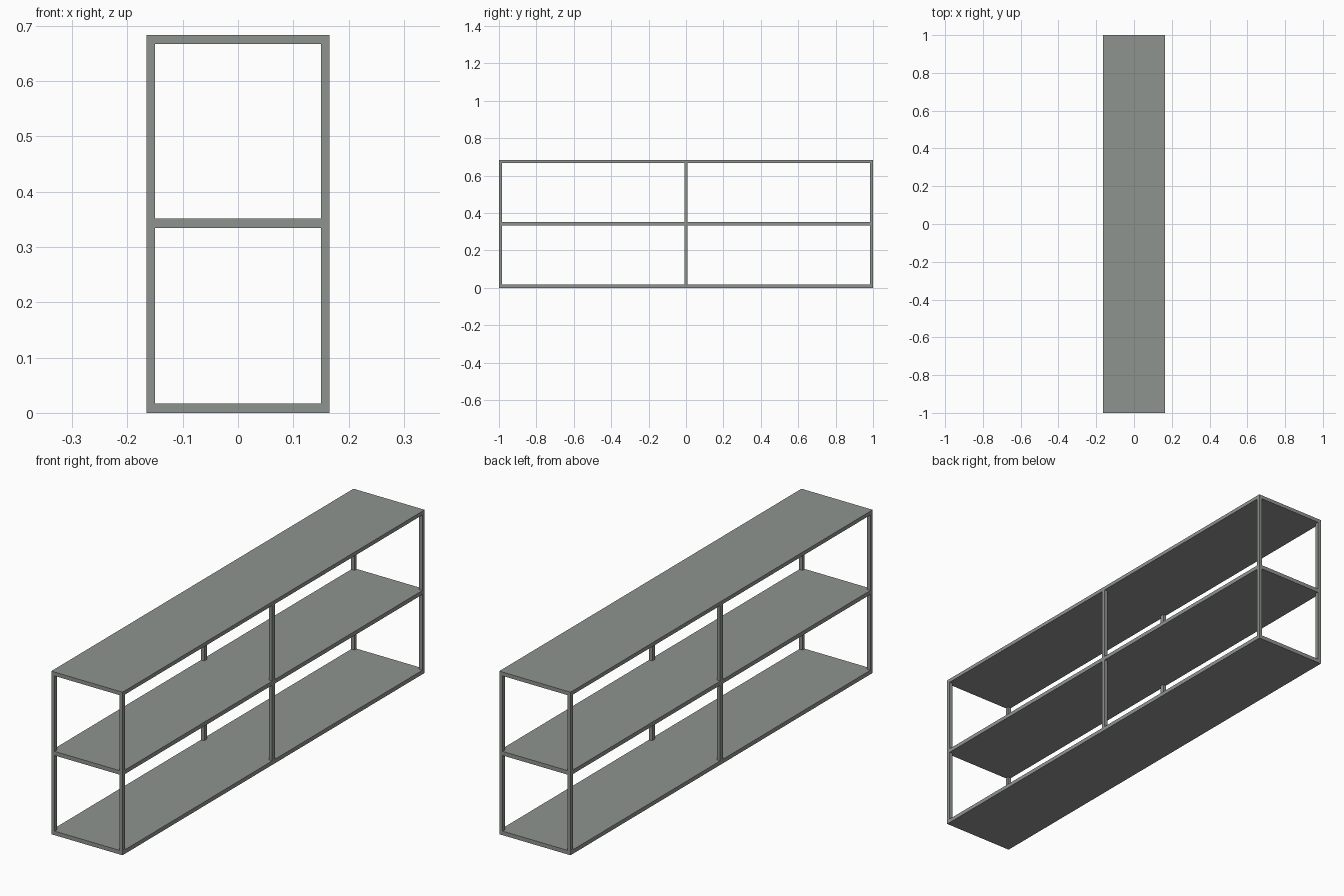
import bpy

if "Cube" in bpy.data.objects:
    bpy.data.objects.remove(bpy.data.objects["Cube"])

HX, HY, H = 0.165, 1.0, 0.683   # half width, half length, height
P = 0.015                       # post thickness

steel = bpy.data.materials.new("warm_grey_metal")
steel.diffuse_color = (0.275, 0.295, 0.275, 1)
steel.use_nodes = True
steel.node_tree.nodes["Principled BSDF"].inputs["Base Color"].default_value = steel.diffuse_color


def box(name, x0, x1, y0, y1, z0, z1):
    bpy.ops.mesh.primitive_cube_add(
        size=1, location=((x0 + x1) / 2, (y0 + y1) / 2, (z0 + z1) / 2))
    ob = bpy.context.object
    ob.name = name
    ob.scale = (x1 - x0, y1 - y0, z1 - z0)
    bpy.ops.object.transform_apply(location=False, rotation=False, scale=True)
    ob.data.materials.append(steel)
    return ob


# Three full-length shelves
levels = [("bottom", 0.0, 0.017), ("middle", 0.334, 0.351), ("top", 0.667, H)]
for name, z0, z1 in levels:
    box(name + "_shelf", -HX, HX, -HY, HY, z0, z1)

# Slim posts between the shelves: corners and centre, on both long sides
rows = [("front", -HY, -HY + P), ("centre", -0.009, 0.009), ("back", HY - P, HY)]
for low, high in zip(levels, levels[1:]):
    for row, y0, y1 in rows:
        for side, x0 in (("left", -HX), ("right", HX - P)):
            box(f"{row}_{side}_post_above_{low[0]}", x0, x0 + P, y0, y1, low[2], high[1])
